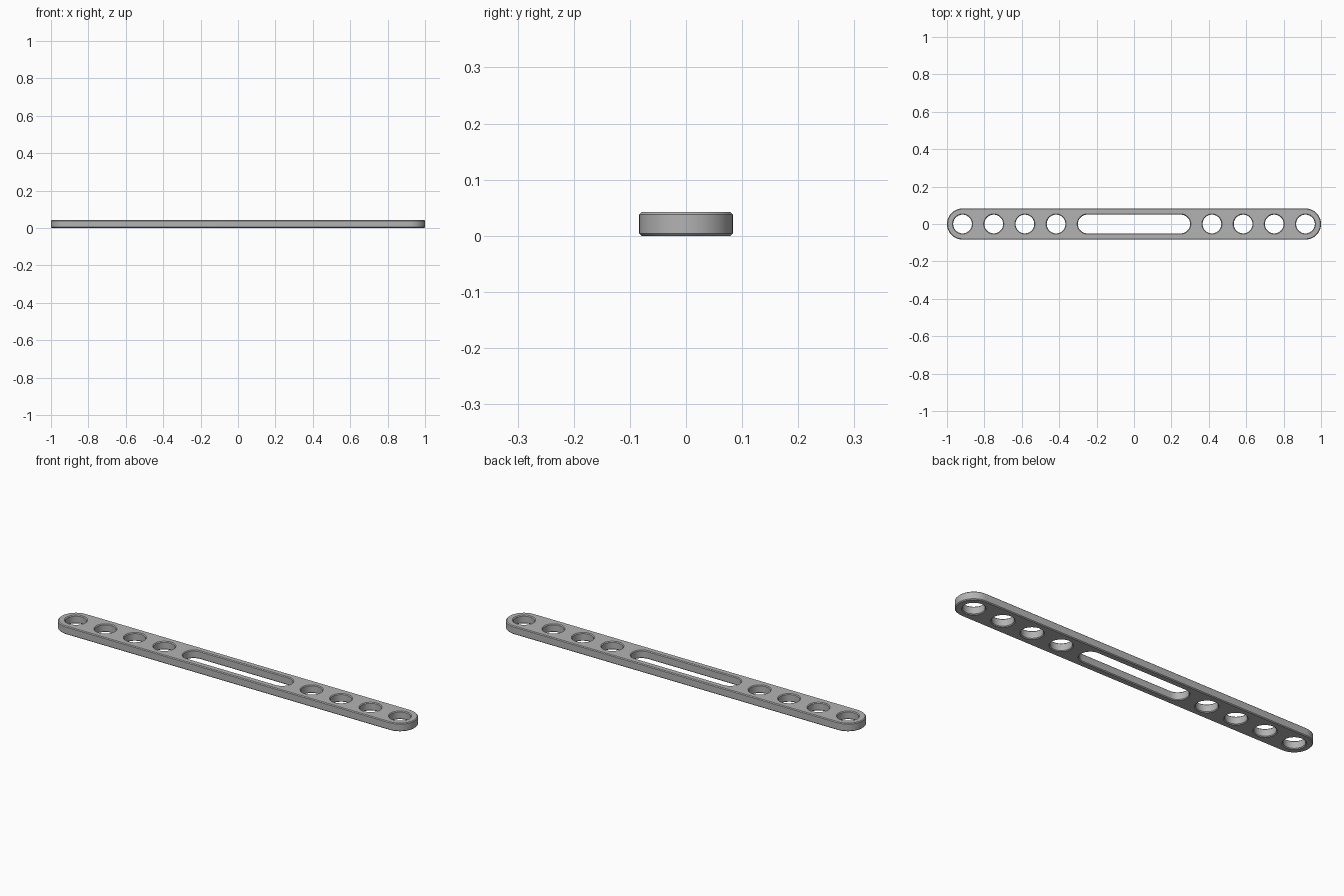
import bpy
import bmesh
from math import cos, sin, pi

if "Cube" in bpy.data.objects:
    bpy.data.objects.remove(bpy.data.objects["Cube"])

PITCH = 1 / 6          # spacing between hole centres
HEIGHT = 0.042
CHAMFER = 0.004
HOLE_RADIUS = 0.05
STEPS = 24             # segments per half circle

grey = bpy.data.materials.new("light grey")
grey.use_nodes = True
colour = (0.45, 0.45, 0.45, 1)
grey.diffuse_color = colour
grey.node_tree.nodes["Principled BSDF"].inputs["Base Color"].default_value = colour


def stadium(bm, centre, half, radius, z):
    """Ring of vertices around a slot shape; half = 0 gives a circle."""
    ring = []
    for side in (1, -1):
        for i in range(STEPS + (half > 0)):
            a = side * pi / 2 - pi / 2 + i * pi / STEPS - pi / 2 + (pi / 2 if side > 0 else -pi / 2)
            a = -pi / 2 + i * pi / STEPS + (0 if side > 0 else pi)
            ring.append(bm.verts.new((centre + side * half + radius * cos(a), radius * sin(a), z)))
    return ring


def wall(bm, centre, half, radius, grow):
    """Chamfered wall; returns the edges of its bottom and top rings."""
    levels = [(0, grow), (CHAMFER, 0), (HEIGHT - CHAMFER, 0), (HEIGHT, grow)]
    rings = [stadium(bm, centre, half, radius + g, z) for z, g in levels]
    n = len(rings[0])
    for low, high in zip(rings, rings[1:]):
        for i in range(n):
            j = (i + 1) % n
            bm.faces.new((low[i], low[j], high[j], high[i]))
    return [[bm.edges.get((r[i], r[(i + 1) % n])) for i in range(n)] for r in (rings[0], rings[-1])]


bm = bmesh.new()
# Rounded outer border, then the long central slot
loops = [wall(bm, 0, 1 - PITCH / 2, PITCH / 2, -CHAMFER),
         wall(bm, 0, 0.25, HOLE_RADIUS, CHAMFER)]
# Four round holes on each side of the slot
for side in (1, -1):
    for k in range(4):
        loops.append(wall(bm, side * (2.5 + k) * PITCH, 0, HOLE_RADIUS, CHAMFER))

# Flat bottom and top faces between border and holes
for level, direction in ((0, -1), (1, 1)):
    edges = [e for loop in loops for e in loop[level]]
    bmesh.ops.triangle_fill(bm, edges=edges, use_beauty=True, normal=(0, 0, direction))
bmesh.ops.recalc_face_normals(bm, faces=bm.faces[:])

mesh = bpy.data.meshes.new("perforated_bar")
bm.to_mesh(mesh)
bm.free()
mesh.materials.append(grey)
bar = bpy.data.objects.new("perforated_bar", mesh)
bpy.context.collection.objects.link(bar)

bpy.ops.object.select_all(action='DESELECT')
bar.select_set(True)
bpy.context.view_layer.objects.active = bar
bpy.ops.object.shade_smooth_by_angle()
